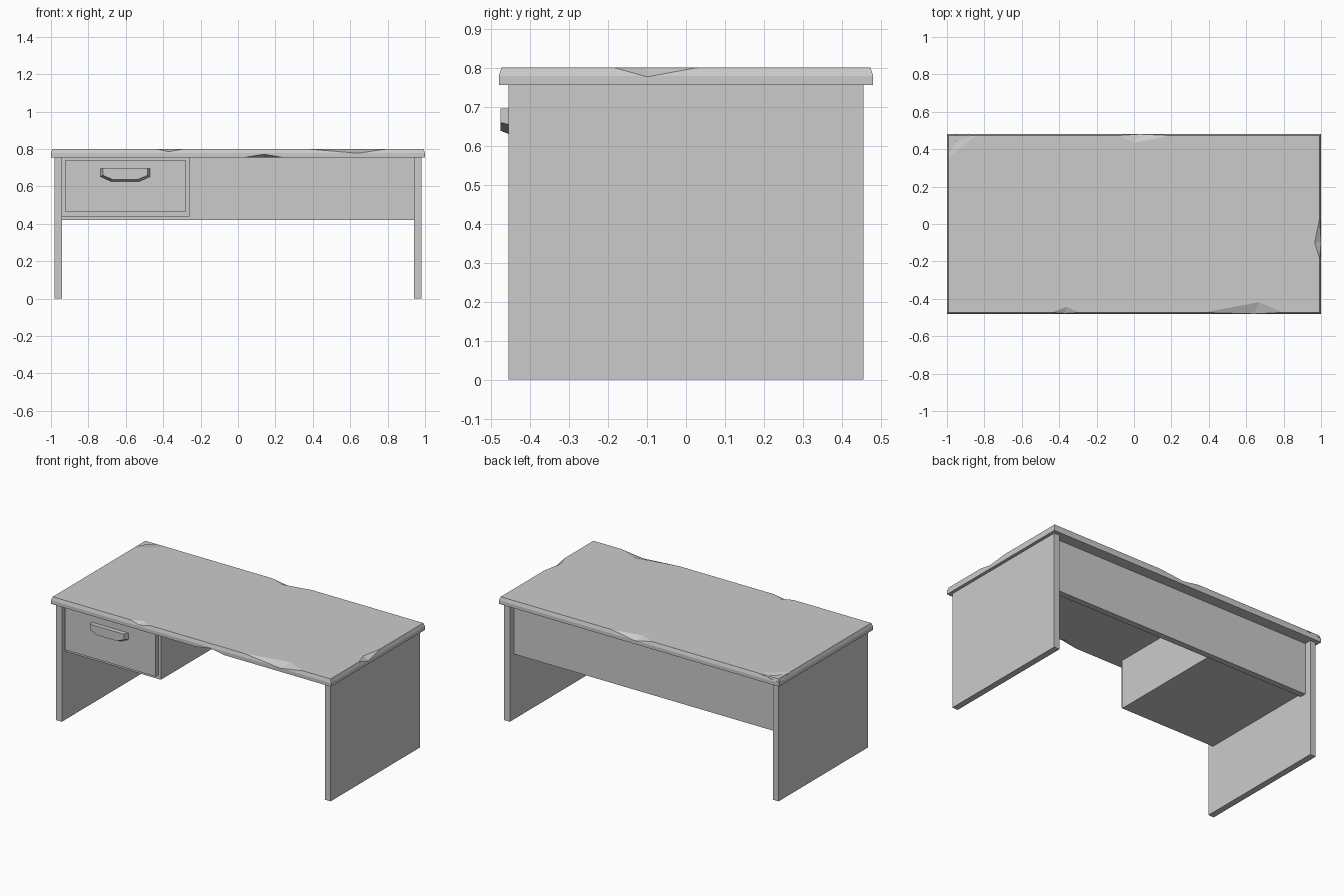
import bpy, bmesh
from mathutils import Vector

if "Cube" in bpy.data.objects:
    bpy.data.objects.remove(bpy.data.objects["Cube"])


def add_object(name, bm):
    bmesh.ops.recalc_face_normals(bm, faces=bm.faces)
    mesh = bpy.data.meshes.new(name)
    bm.to_mesh(mesh)
    bm.free()
    obj = bpy.data.objects.new(name, mesh)
    bpy.context.collection.objects.link(obj)
    return obj


def loft(name, rings):
    """Closed solid through rings of matching points."""
    bm = bmesh.new()
    loops = [[bm.verts.new(p) for p in ring] for ring in rings]
    n = len(loops[0])
    for a, b in zip(loops, loops[1:]):
        for i in range(n):
            j = (i + 1) % n
            bm.faces.new((a[i], a[j], b[j], b[i]))
    bm.faces.new(loops[0])
    bm.faces.new(loops[-1])
    return add_object(name, bm)


def rect(x0, x1, y0, y1, z):
    return [(x0, y0, z), (x1, y0, z), (x1, y1, z), (x0, y1, z)]


def box(name, x0, x1, y0, y1, z0, z1):
    return loft(name, [rect(x0, x1, y0, y1, z) for z in (z0, z1)])


# Side panels used as legs
box("left_leg", -0.98, -0.94, -0.455, 0.455, 0, 0.755)
box("right_leg", 0.94, 0.98, -0.455, 0.455, 0, 0.755)

# Recessed back panel
box("back_panel", -0.94, 0.94, 0.37, 0.41, 0.42, 0.755)

# Drawer cabinet and its raised front
box("drawer_box", -0.94, -0.26, -0.415, 0.37, 0.438, 0.755)
box("drawer_front", -0.925, -0.278, -0.445, -0.415, 0.465, 0.738)


# Tapered drawer handle with cut lower corners
def handle_ring(y, inset):
    cx, top = -0.603, 0.695
    w, f, bottom = 0.132 - inset, 0.075 - inset * 0.5, 0.626 + inset
    mid = 0.652 + inset * 0.6
    return [(cx + x, y, z) for x, z in
            ((-w, top), (-w, mid), (-f, bottom), (f, bottom), (w, mid), (w, top))]


loft("drawer_handle", [handle_ring(-0.445, 0), handle_ring(-0.475, 0.012)])

# Table top with a slanted upper rim
top = loft("table_top", [
    rect(-1, 1, -0.48, 0.48, 0.755),
    rect(-1, 1, -0.48, 0.48, 0.778),
    rect(-0.992, 0.992, -0.473, 0.473, 0.80),
])

# Wedges that chip the edges: two ends, inner point on the face, point on the side
chips = [
    ((-0.46, -0.478, 0.802), (-0.27, -0.478, 0.802), (-0.36, -0.44, 0.801), (-0.37, -0.481, 0.784)),
    ((0.32, -0.478, 0.802), (0.82, -0.478, 0.802), (0.67, -0.415, 0.801), (0.64, -0.481, 0.777)),
    ((0.02, -0.482, 0.754), (0.25, -0.482, 0.754), (0.13, -0.44, 0.754), (0.14, -0.482, 0.773)),
    ((0.997, -0.21, 0.802), (0.997, 0.07, 0.802), (0.965, -0.1, 0.801), (1.001, -0.1, 0.776)),
    ((-0.11, 0.478, 0.802), (0.24, 0.478, 0.802), (0.0, 0.433, 0.801), (0.03, 0.481, 0.776)),
    ((-0.997, 0.34, 0.801), (-0.83, 0.478, 0.801), (-0.95, 0.44, 0.801), (-1.002, 0.482, 0.78)),
]
bm = bmesh.new()
for points in chips:
    verts = [bm.verts.new(p) for p in points]
    # push the outer edge away from the top so the wedge pokes outside
    a, b, c, d = (Vector(p) for p in points)
    out = ((a + b) / 2 - c).normalized() * 0.03
    lift = -0.02 if d.z > a.z else 0.02
    verts.append(bm.verts.new((a + b) / 2 + out + Vector((0, 0, lift))))
    bmesh.ops.convex_hull(bm, input=verts)
cutter = add_object("chip_cutter", bm)
cutter.hide_render = True

mod = top.modifiers.new("chips", "BOOLEAN")
mod.operation = "DIFFERENCE"
mod.solver = "EXACT"
mod.object = cutter
bpy.context.view_layer.objects.active = top
bpy.ops.object.modifier_apply(modifier=mod.name)
bpy.data.objects.remove(cutter)
